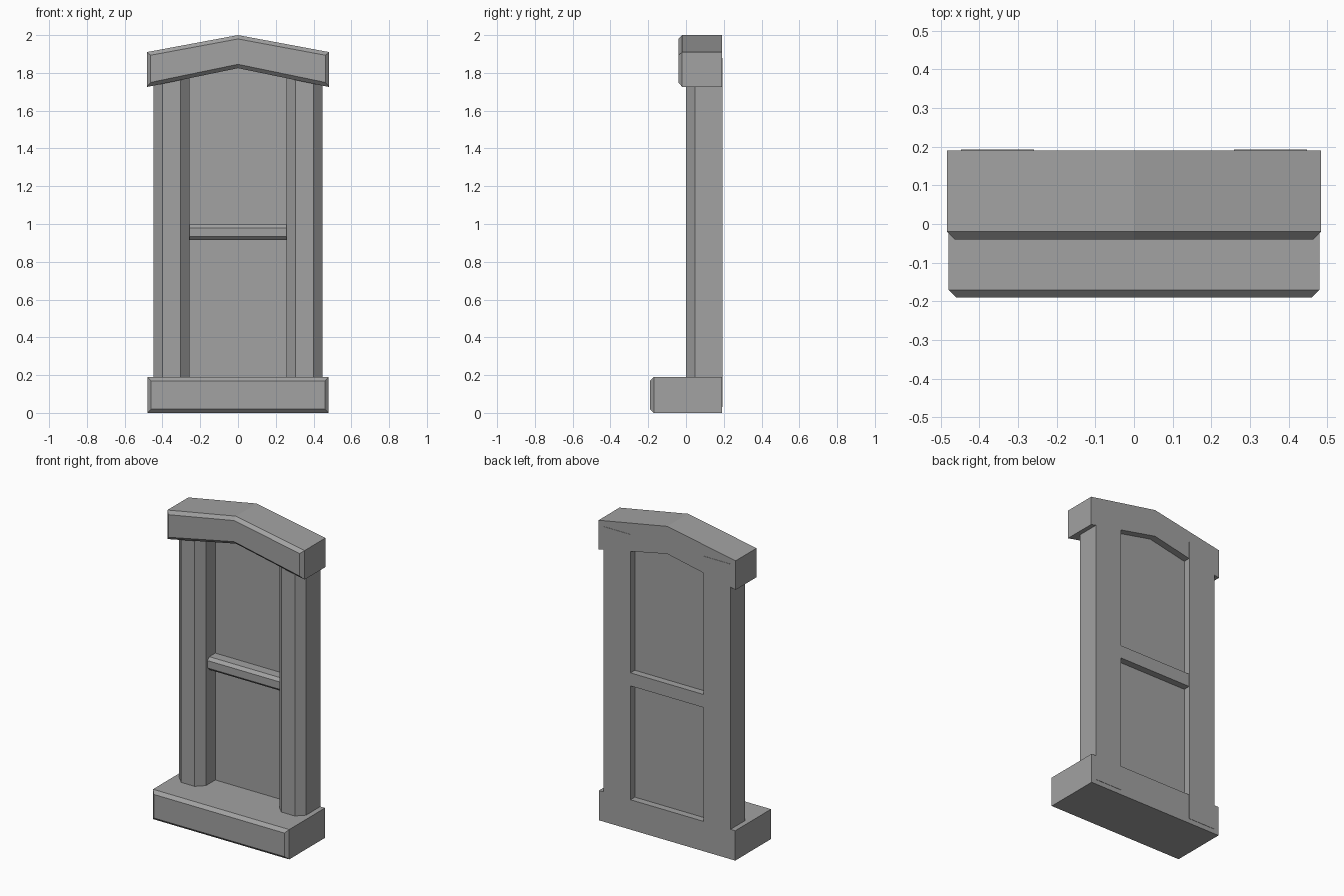
import bpy
import bmesh

if "Cube" in bpy.data.objects:
    bpy.data.objects.remove(bpy.data.objects["Cube"], do_unlink=True)

# Single stone-grey colour
grey = bpy.data.materials.new("stone_grey")
grey.use_nodes = True
colour = (0.36, 0.36, 0.36, 1)
grey.diffuse_color = colour
grey.node_tree.nodes["Principled BSDF"].inputs["Base Color"].default_value = colour


def prism(name, outline, front, back, chamfer=0, rule=None):
    """Extrude an x-z outline from front to back, chamfering chosen front edges."""
    bm = bmesh.new()
    face = bm.faces.new([bm.verts.new((x, front, z)) for x, z in outline])
    grown = bmesh.ops.extrude_face_region(bm, geom=[face], use_keep_orig=True)
    for v in grown["geom"]:
        if isinstance(v, bmesh.types.BMVert):
            v.co.y = back
    bmesh.ops.recalc_face_normals(bm, faces=bm.faces)
    if chamfer:
        edges = [e for e in bm.edges
                 if all(abs(v.co.y - front) < 1e-5 for v in e.verts)
                 and rule(e.verts[1].co - e.verts[0].co)]
        bmesh.ops.bevel(bm, geom=edges, offset=chamfer, segments=1,
                        affect='EDGES', clamp_overlap=True)
    mesh = bpy.data.meshes.new(name)
    bm.to_mesh(mesh)
    bm.free()
    mesh.materials.append(grey)
    obj = bpy.data.objects.new(name, mesh)
    bpy.context.collection.objects.link(obj)
    return obj


def rect(x0, x1, z0, z1):
    return [(x0, z0), (x1, z0), (x1, z1), (x0, z1)]


def every_edge(d):
    return True


def upright(d):
    return abs(d.z) > abs(d.x)


def level(d):
    return abs(d.x) > abs(d.z)


# Deep sill block and gabled lintel, chamfered around the front face
prism("sill", rect(-0.48, 0.48, 0, 0.19), -0.19, 0.19, 0.02, every_edge)
gable = [(-0.483, 1.725), (0, 1.825), (0.483, 1.725),
         (0.483, 1.91), (0, 2.0), (-0.483, 1.91)]
prism("lintel", gable, -0.04, 0.19, 0.02, every_edge)

# Chamfered side posts running into the sill and lintel
for side, s in (("left", 1), ("right", -1)):
    xs = sorted((s * 0.258, s * 0.447))
    prism(side + "_post", rect(*xs, 0.03, 1.88), 0, 0.192, 0.047, upright)

# Middle rail and recessed panel
prism("middle_rail", rect(-0.28, 0.28, 0.915, 0.998), 0.062, 0.19, 0.018, level)
prism("panel", rect(-0.28, 0.28, 0.1, 1.85), 0.14, 0.146)
